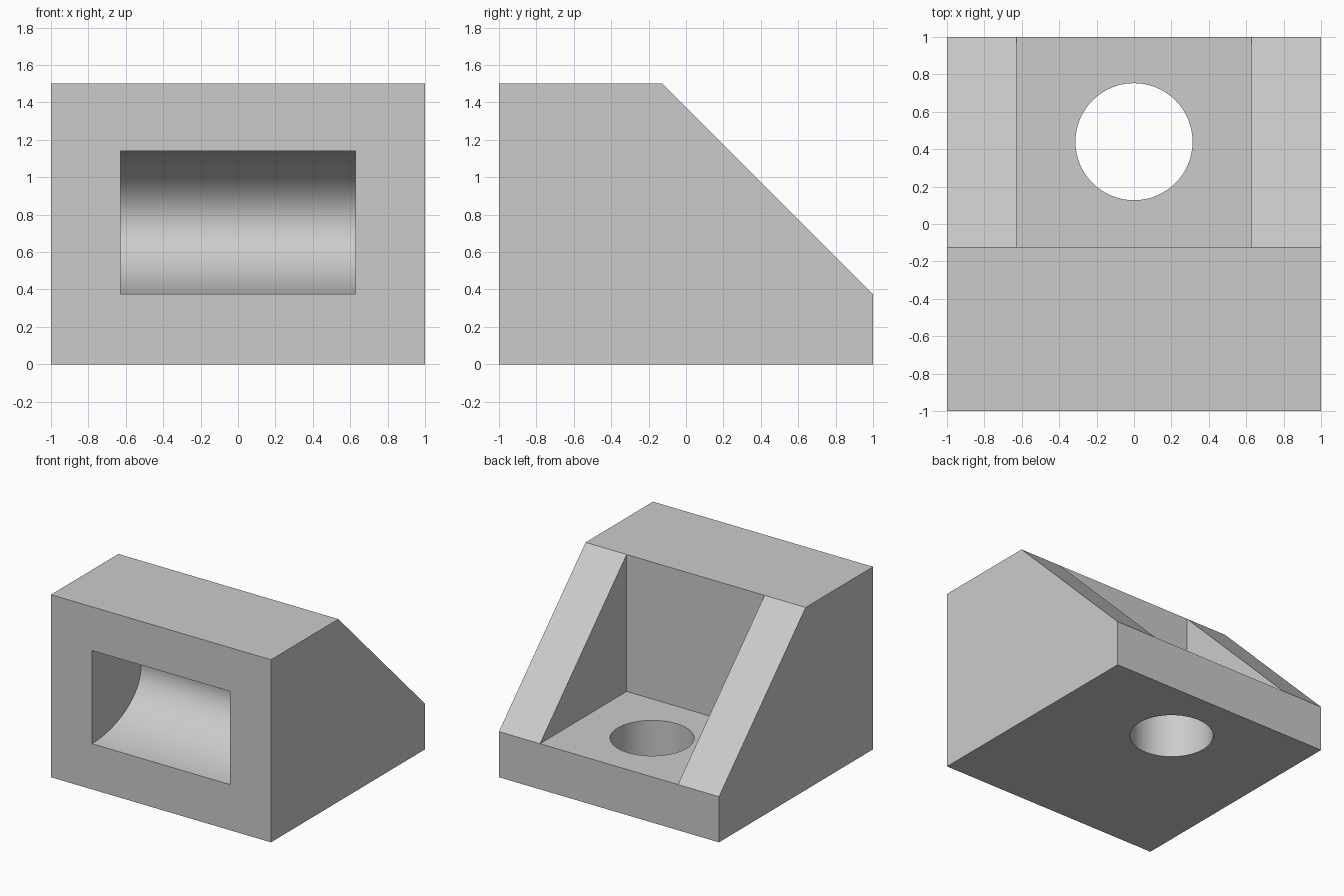
import bpy
import bmesh
from math import sin, cos, pi, radians

cube = bpy.data.objects.get("Cube")
if cube:
    bpy.data.objects.remove(cube, do_unlink=True)

# Single plain grey
grey = bpy.data.materials.new("plain grey")
grey.use_nodes = True
colour = (0.6, 0.6, 0.6, 1)
grey.diffuse_color = colour
grey.node_tree.nodes["Principled BSDF"].inputs["Base Color"].default_value = colour


def prism(name, profile, start, depth):
    """Extrude a closed loop of 3D points from start by the vector depth."""
    bm = bmesh.new()
    face = bm.faces.new([bm.verts.new([a + b for a, b in zip(p, start)]) for p in profile])
    top = bmesh.ops.extrude_face_region(bm, geom=[face])["geom"]
    moved = [v for v in top if isinstance(v, bmesh.types.BMVert)]
    bmesh.ops.translate(bm, verts=moved, vec=depth)
    bmesh.ops.recalc_face_normals(bm, faces=bm.faces)
    mesh = bpy.data.meshes.new(name)
    bm.to_mesh(mesh)
    bm.free()
    mesh.materials.append(grey)
    obj = bpy.data.objects.new(name, mesh)
    bpy.context.collection.objects.link(obj)
    return obj


def side_prism(name, yz, half_width):
    return prism(name, [(0, y, z) for y, z in yz], (-half_width, 0, 0), (2 * half_width, 0, 0))


FLOOR, WALL, POCKET = 0.375, -0.125, 0.627

# Wedge block with a sloping back
body = side_prism("bracket_body", [(-1, 0), (1, 0), (1, FLOOR), (WALL, 1.5), (-1, 1.5)], 1)

# Open recess between the two sloping cheeks
recess = side_prism("recess_cutter", [(WALL, FLOOR), (1.2, FLOOR), (1.2, 1.8), (WALL, 1.8)], POCKET)

# Rounded pocket in the front
mid, half = 0.758, 0.383
arc = [(-1 + 0.635 * cos(a), mid + half * sin(a))
       for a in (pi * (i / 48 - 0.5) for i in range(49))]
pocket = side_prism("pocket_cutter", arc + [(-1.1, mid + half), (-1.1, mid - half)], POCKET)

# Round bolt hole through the floor
ring = [(0.313 * cos(a), 0.313 * sin(a), 0) for a in (2 * pi * i / 64 for i in range(64))]
hole = prism("hole_cutter", ring, (0, 0.44, -0.2), (0, 0, 0.8))

bpy.ops.object.select_all(action="DESELECT")
body.select_set(True)
bpy.context.view_layer.objects.active = body
for cutter in (recess, pocket, hole):
    cutter.hide_render = True
    cut = body.modifiers.new(cutter.name, "BOOLEAN")
    cut.operation = "DIFFERENCE"
    cut.solver = "EXACT"
    cut.object = cutter
    bpy.ops.object.modifier_apply(modifier=cut.name)
    bpy.data.objects.remove(cutter, do_unlink=True)

# Smooth curved walls, crisp edges
bpy.ops.object.shade_smooth_by_angle(angle=radians(30))
